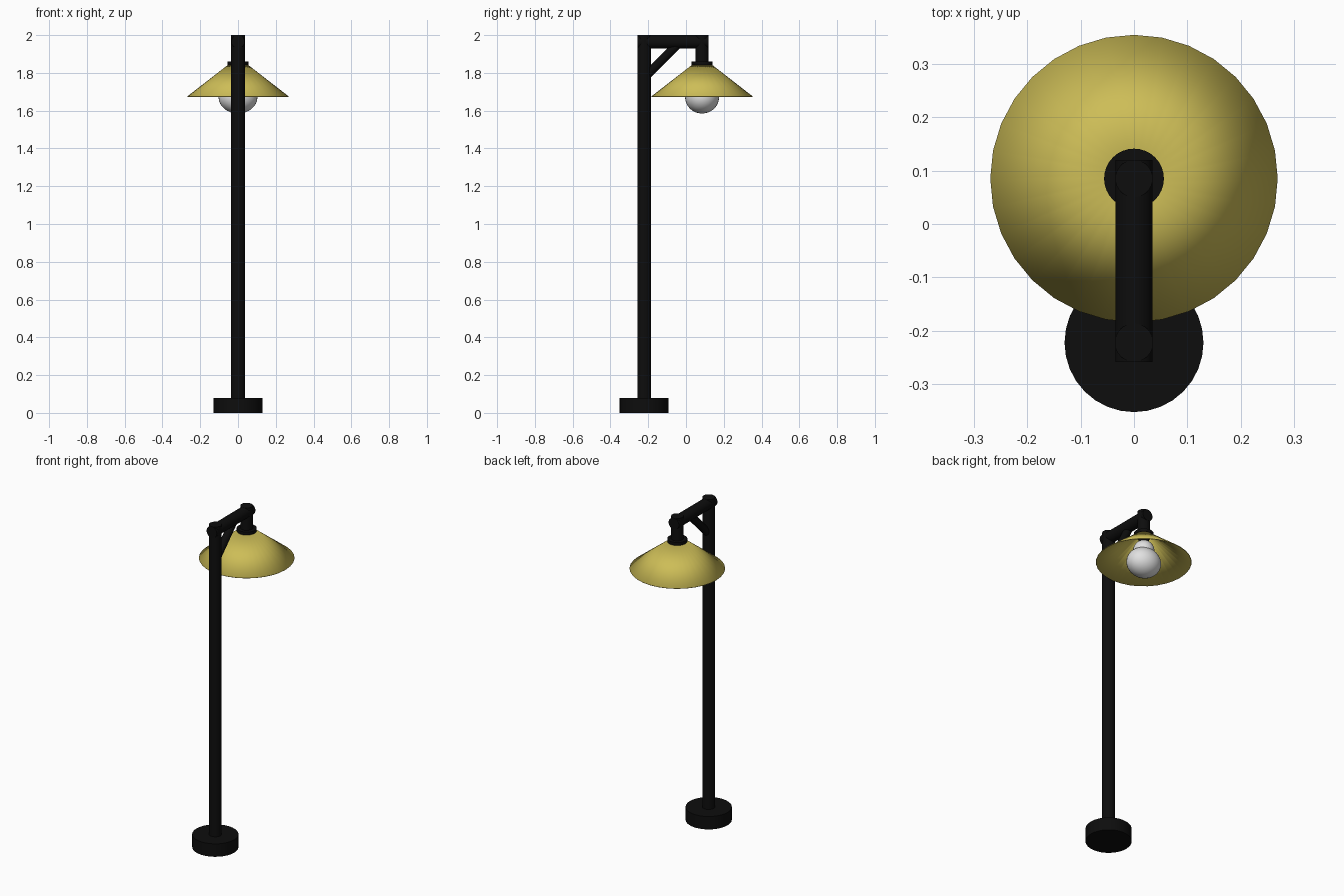
import bpy, math
from mathutils import Vector

if "Cube" in bpy.data.objects:
    bpy.data.objects.remove(bpy.data.objects["Cube"])

POST_Y, LAMP_Y = -0.222, 0.085


def material(name, rgb):
    m = bpy.data.materials.new(name)
    m.diffuse_color = (*rgb, 1)
    m.use_nodes = True
    m.node_tree.nodes["Principled BSDF"].inputs["Base Color"].default_value = m.diffuse_color
    return m


BLACK = material("black metal", (0.004, 0.004, 0.004))
GOLD = material("dull gold", (0.61, 0.51, 0.095))
WHITE = material("white glass", (0.75, 0.75, 0.75))


def finish(name, mat):
    o = bpy.context.object
    o.name = name
    o.data.materials.append(mat)
    bpy.ops.object.shade_smooth_by_angle(angle=math.radians(40))
    return o


def rod(name, a, b, r, mat, sides=32):
    """Cylinder running from point a to point b."""
    a, b = Vector(a), Vector(b)
    d = b - a
    bpy.ops.mesh.primitive_cylinder_add(
        vertices=sides, radius=r, depth=d.length, location=(a + b) / 2,
        rotation=d.to_track_quat('Z', 'Y').to_euler())
    return finish(name, mat)


def ball(name, z, size, mat):
    bpy.ops.mesh.primitive_uv_sphere_add(segments=32, ring_count=16, radius=1,
                                         location=(0, LAMP_Y, z))
    bpy.context.object.scale = size
    return finish(name, mat)


# Base, post, arm, diagonal brace and drop pipe
rod("base", (0, POST_Y, 0), (0, POST_Y, 0.08), 0.13, BLACK)
rod("post", (0, POST_Y, 0.04), (0, POST_Y, 2.0), 0.036, BLACK)
rod("arm", (0, POST_Y - 0.036, 1.965), (0, LAMP_Y + 0.035, 1.965), 0.035, BLACK)
rod("brace", (0, -0.215, 1.78), (0, -0.045, 1.95), 0.023, BLACK)
rod("drop_pipe", (0, LAMP_Y, 1.85), (0, LAMP_Y, 2.0), 0.035, BLACK)
rod("shade_cap", (0, LAMP_Y, 1.842), (0, LAMP_Y, 1.861), 0.056, BLACK)

# Open conical shade with a thin wall
bpy.ops.mesh.primitive_cone_add(vertices=32, radius1=0.269, radius2=0.05,
                                depth=0.17, end_fill_type='NOTHING',
                                location=(0, LAMP_Y, 1.76))
shade = finish("shade", GOLD)
wall = shade.modifiers.new("wall", 'SOLIDIFY')
wall.thickness = 0.004
wall.offset = -1

# Bulb and its neck
ball("bulb", 1.671, (0.103, 0.09, 0.086), WHITE)
ball("bulb_neck", 1.75, (0.06, 0.06, 0.06), WHITE)
rod("bulb_socket", (0, LAMP_Y, 1.79), (0, LAMP_Y, 1.845), 0.03, BLACK)
